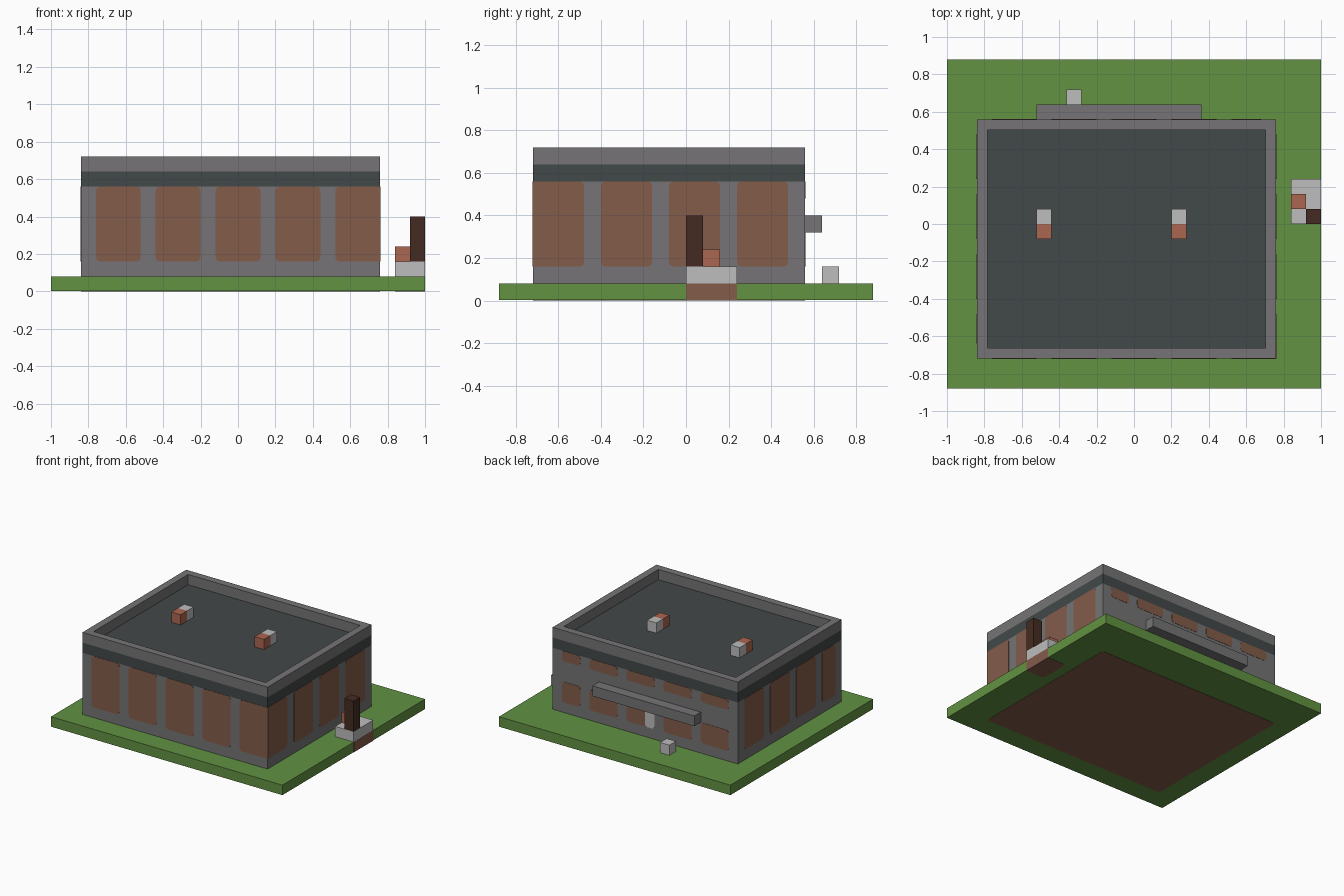
import bpy, bmesh
from mathutils import Vector

cube = bpy.data.objects.get("Cube")
if cube:
    bpy.data.objects.remove(cube, do_unlink=True)

U = 0.08      # building unit
SKIN = 0.002  # how far painted panels stand proud


def material(name, rgb):
    """Flat colour from 0-255 display values."""
    lin = [((c / 255 + 0.055) / 1.055) ** 2.4 for c in rgb]
    m = bpy.data.materials.new(name)
    m.use_nodes = True
    m.diffuse_color = (*lin, 1)
    bsdf = m.node_tree.nodes["Principled BSDF"]
    bsdf.inputs["Base Color"].default_value = (*lin, 1)
    bsdf.inputs["Roughness"].default_value = 0.9
    return m


GRASS = material("grass green", (98, 146, 66))
CLAY = material("clay brown", (131, 92, 74))
STONE = material("stone grey", (118, 116, 118))
SLATE = material("dark slate", (66, 72, 72))
PALE = material("pale grey", (189, 189, 189))
BRICK = material("brick red", (171, 102, 80))
BARK = material("dark bark", (69, 43, 34))


def box(name, mat, x, y, z, axis=None, square=lambda p: False, edit=None):
    """Box from ranges; edges along axis are rounded unless square(midpoint)."""
    bm = bmesh.new()
    bmesh.ops.create_cube(bm, size=1)
    for v in bm.verts:
        v.co = Vector([r[0] + (c + 0.5) * (r[1] - r[0]) for c, r in zip(v.co, (x, y, z))])
    if axis is not None:
        edges = []
        for e in bm.edges:
            a, b = (v.co for v in e.verts)
            along = all(abs(a[i] - b[i]) < 1e-6 for i in range(3) if i != axis)
            if along and not square((a + b) / 2):
                edges.append(e)
        bmesh.ops.bevel(bm, geom=edges, offset=0.022, segments=3, profile=0.5, affect='EDGES')
    if edit:
        edit(bm)
    me = bpy.data.meshes.new(name)
    bm.to_mesh(me)
    bm.free()
    me.materials.append(mat)
    ob = bpy.data.objects.new(name, me)
    bpy.context.collection.objects.link(ob)
    return ob


def hollow(bm):
    """Turn a closed box into an open wall ring."""
    bm.normal_update()
    top = next(f for f in bm.faces if f.normal.z > 0.9)
    bottom = next(f for f in bm.faces if f.normal.z < -0.9)
    bmesh.ops.inset_region(bm, faces=[top], thickness=U)
    inner = bmesh.ops.extrude_face_region(bm, geom=[top])["geom"]
    bmesh.ops.translate(bm, vec=(0, 0, -U), verts=[g for g in inner if isinstance(g, bmesh.types.BMVert)])
    floor = [g for g in inner if isinstance(g, bmesh.types.BMFace)]
    bmesh.ops.delete(bm, geom=[f for f in {top, bottom, *floor} if f.is_valid], context='FACES')
    bm.normal_update()


# Lawn and building shell
WX, WY = (-0.84, 0.76), (-0.72, 0.56)
box("lawn", GRASS, (-1, 1), (-0.88, 0.88), (SKIN, U))
box("foundation", CLAY, WX, WY, (0, 0.005), axis=2)
box("walls", STONE, WX, WY, (U, 7 * U))
box("roof_slab", SLATE, WX, WY, (7 * U, 8 * U))
box("parapet", STONE, WX, WY, (8 * U, 9 * U), edit=hollow)


def panel(name, mat, side, span, z):
    """Thin rounded wall panel; corners on the shared front corner stay square."""
    lim = {"front": WY[0], "back": WY[1], "left": WX[1], "right": WX[0]}[side]
    skin = (lim - SKIN, lim + SKIN)
    if side in ("front", "back"):
        box(name, mat, span, skin, z, 1, lambda p: side == "front" and p.x > WX[1] - 0.001)
    else:
        box(name, mat, skin, span, z, 0, lambda p: side == "left" and p.y < WY[0] + 0.001)


# Wall panels, three units wide and one apart
TALL, LOW, HIGH = (2 * U, 7 * U), (2 * U, 4 * U), (6 * U, 7 * U)
for i in range(5):
    x = WX[0] + U + i * 4 * U
    panel(f"front_panel_{i}", CLAY, "front", (x, x + 3 * U), TALL)
    end = min(x + 3 * U, WX[1] - U)
    panel(f"back_upper_panel_{i}", CLAY, "back", (x, end), HIGH)
    panel(f"back_lower_panel_{i}", CLAY, "back", (x + U if i == 2 else x, end), LOW)
for i in range(4):
    y = WY[0] + i * 4 * U
    panel(f"left_panel_{i}", CLAY, "left", (y, y + 3 * U), TALL)
    panel(f"right_panel_{i}", CLAY, "right", (max(y, WY[0] + U), y + 3 * U), TALL)
panel("back_door", PALE, "back", (-0.12, -0.04), LOW)

# Ledge and step behind the building
box("back_ledge", STONE, (-0.52, 0.36), (0.56, 0.64), (4 * U, 5 * U))
box("back_step", PALE, (-0.36, -0.28), (0.64, 0.72), (U, 2 * U))

# Roof vents
for n, x in (("right", -0.52), ("left", 0.20)):
    box(f"{n}_vent_front", BRICK, (x, x + U), (-U, 0), (8 * U, 9 * U))
    box(f"{n}_vent_back", PALE, (x, x + U), (0, U), (8 * U, 9 * U))

# Side plinth with post and block
box("plinth_footing", CLAY, (0.84, 1.001), (0, 0.24), (0, U), axis=2, square=lambda p: p.x > 0.99)
box("plinth", PALE, (0.84, 1), (0, 0.24), (U, 2 * U))
box("plinth_block", BRICK, (0.84, 0.92), (U, 2 * U), (2 * U, 3 * U))
box("plinth_post", BARK, (0.92, 1), (0, U), (2 * U, 5 * U))
